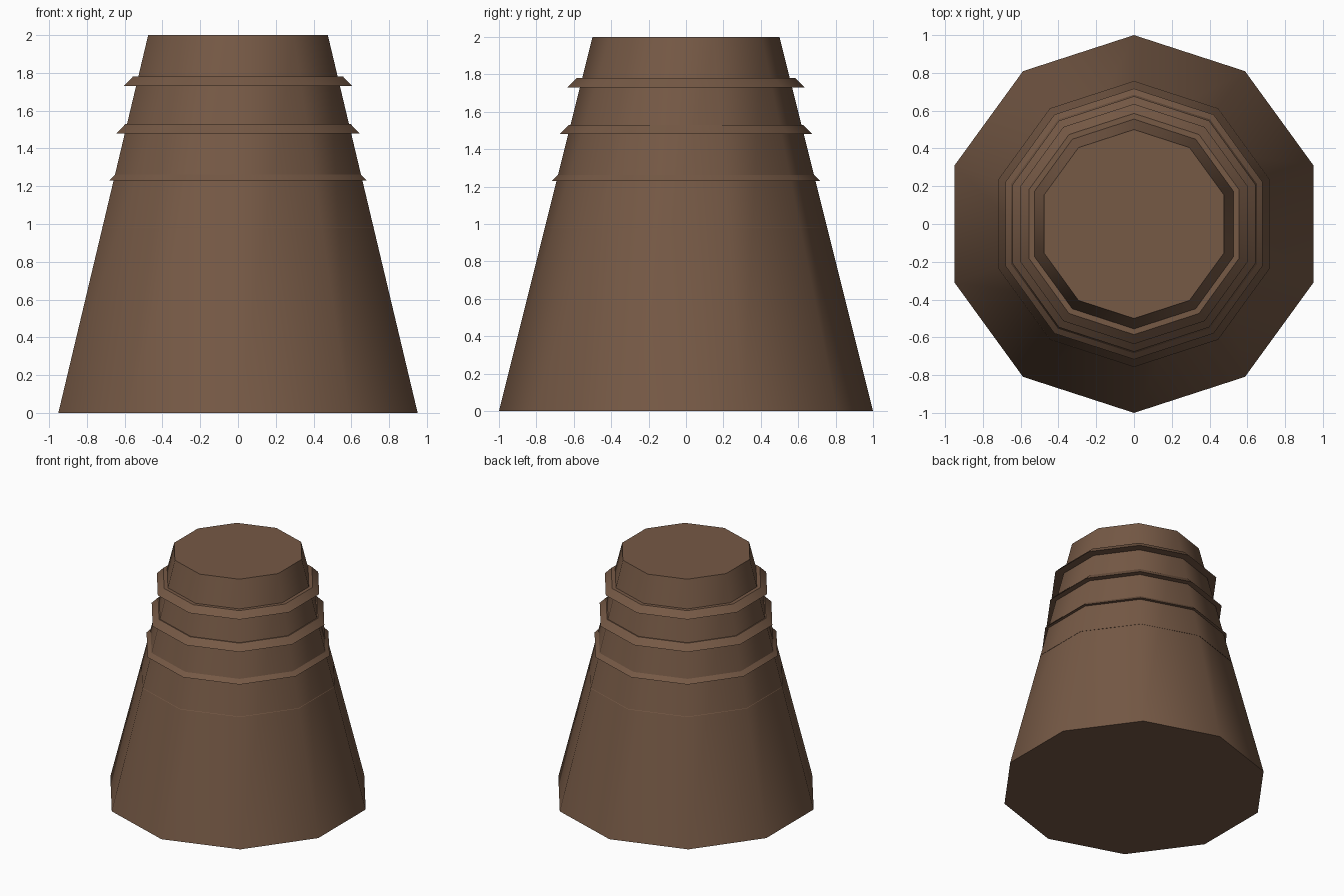
import bpy, bmesh
from math import pi, radians, sin, cos

if "Cube" in bpy.data.objects:
    bpy.data.objects.remove(bpy.data.objects["Cube"])

SIDES = 10
brown = bpy.data.materials.new("brown")
brown.diffuse_color = (0.18, 0.10, 0.06, 1)
brown.use_nodes = True
brown.node_tree.nodes["Principled BSDF"].inputs["Base Color"].default_value = brown.diffuse_color


def frustum(name, r_bottom, r_top, z_bottom, z_top):
    """Capped ten-sided frustum with a corner pointing along y."""
    bm = bmesh.new()
    loops = []
    for r, z in ((r_bottom, z_bottom), (r_top, z_top)):
        angles = [pi / 2 + 2 * pi * i / SIDES for i in range(SIDES)]
        loops.append([bm.verts.new((r * cos(a), r * sin(a), z)) for a in angles])
    low, high = loops
    bm.faces.new(low[::-1])
    bm.faces.new(high)
    for i in range(SIDES):
        j = (i + 1) % SIDES
        bm.faces.new((low[i], low[j], high[j], high[i]))
    mesh = bpy.data.meshes.new(name)
    bm.to_mesh(mesh)
    bm.free()
    mesh.materials.append(brown)
    obj = bpy.data.objects.new(name, mesh)
    bpy.context.collection.objects.link(obj)
    bpy.ops.object.select_all(action='DESELECT')
    obj.select_set(True)
    bpy.context.view_layer.objects.active = obj
    bpy.ops.object.shade_smooth_by_angle(angle=radians(40))
    return obj


# Tapered main body
frustum("body", 1.0, 0.5, 0.0, 2.0)

# Sloped bands, the lower ones mostly sunk into the body
for i in range(4):
    r = 0.757 - 0.0405 * i
    z = 0.98 + 0.25 * i
    frustum(f"band_{i + 1}", r, r - 0.05, z, z + 0.05)
